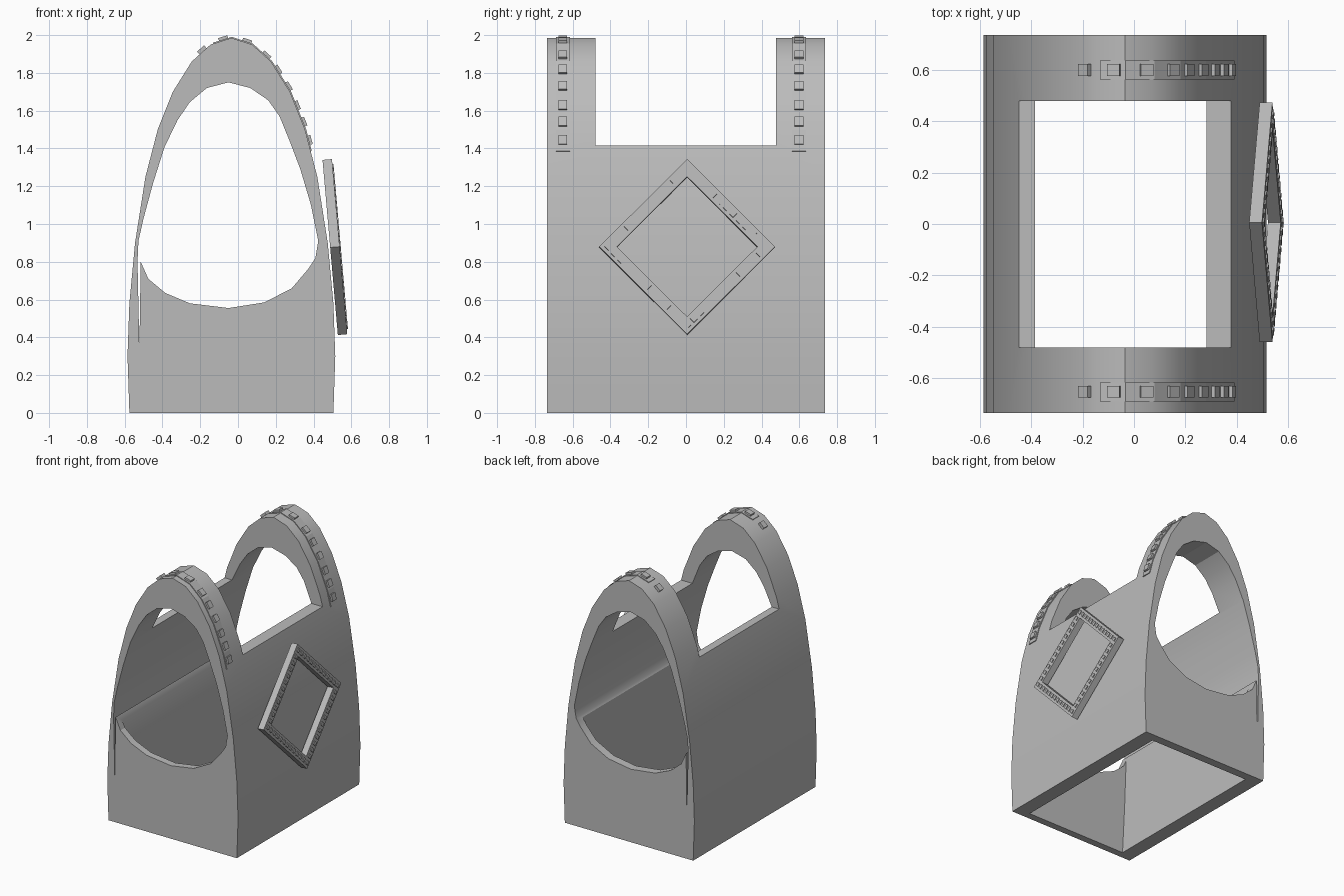
import bpy, bmesh, math
from mathutils import Vector, Matrix

if "Cube" in bpy.data.objects:
    bpy.data.objects.remove(bpy.data.objects["Cube"])

stone = bpy.data.materials.new("plain_grey")
stone.use_nodes = True
GREY = (0.5, 0.5, 0.5, 1)
stone.diffuse_color = GREY
stone.node_tree.nodes["Principled BSDF"].inputs["Base Color"].default_value = GREY


def finish(bm, name):
    bmesh.ops.recalc_face_normals(bm, faces=bm.faces)
    mesh = bpy.data.meshes.new(name)
    bm.to_mesh(mesh)
    bm.free()
    mesh.materials.append(stone)
    obj = bpy.data.objects.new(name, mesh)
    bpy.context.collection.objects.link(obj)
    return obj


def prism(name, profile, y0, y1):
    """Extrude an x-z outline along y."""
    bm = bmesh.new()
    face = bm.faces.new([bm.verts.new((x, y0, z)) for x, z in profile])
    out = bmesh.ops.extrude_face_region(bm, geom=[face])
    moved = [v for v in out["geom"] if isinstance(v, bmesh.types.BMVert)]
    bmesh.ops.translate(bm, verts=moved, vec=(0, y1 - y0, 0))
    return finish(bm, name)


def box(bm, size, matrix):
    bmesh.ops.create_cube(bm, size=1, matrix=matrix @ Matrix.Diagonal((*size, 1)))


def cut(obj, cutter):
    mod = obj.modifiers.new("cut", "BOOLEAN")
    mod.operation, mod.object, mod.solver = "DIFFERENCE", cutter, "EXACT"
    bpy.context.view_layer.objects.active = obj
    bpy.ops.object.modifier_apply(modifier=mod.name)
    bpy.data.objects.remove(cutter)


# Arched shell
MID, DEPTH = -0.035, 0.735
half = [(0.54, 0), (0.55, 0.3), (0.54, 0.58), (0.51, 0.9), (0.455, 1.25),
        (0.39, 1.5), (0.31, 1.7), (0.21, 1.86), (0.11, 1.95)]
right = [(MID + w, z) for w, z in half]
left = [(MID - w, z) for w, z in half]
outer = right + [(MID, 1.985)] + left[::-1]
shell = prism("arched_shell", outer, -DEPTH, DEPTH)

# Egg-shaped tunnel, with the narrow slit on its right side
tunnel = [(-0.05, 0.555), (0.14, 0.585), (0.285, 0.66), (0.37, 0.76), (0.41, 0.82),
          (0.425, 0.91), (0.385, 1.105), (0.33, 1.29), (0.275, 1.435), (0.22, 1.57),
          (0.16, 1.655), (0.065, 1.72), (-0.05, 1.75), (-0.165, 1.72), (-0.255, 1.645),
          (-0.32, 1.55), (-0.39, 1.405), (-0.45, 1.215), (-0.5, 1.03), (-0.527, 0.91),
          (-0.532, 0.8), (-0.522, 0.34), (-0.515, 0.8), (-0.475, 0.71),
          (-0.385, 0.635), (-0.255, 0.58)]
cut(shell, prism("tunnel_cutter", tunnel, -1, 1))

# Hollow base, open underneath
cavity = [(-0.46, -0.1), (0.39, -0.1), (0.4, 0.4), (0.4, 0.82), (-0.5, 0.82), (-0.485, 0.4)]
cut(shell, prism("cavity_cutter", cavity, -0.68, 0.67))

# Opening across the roof
roof = [(-1, 1.415), (1, 1.415), (1, 2.5), (-1, 2.5)]
cut(shell, prism("roof_cutter", roof, -0.48, 0.477))


# Studded bands over the two arches
def on_arch(x):
    for (xa, za), (xb, zb) in zip(outer, outer[1:]):
        if za > 1 and xb <= x <= xa:
            t = (x - xa) / (xb - xa)
            along = Vector((xa - xb, 0, za - zb)).normalized()
            return Vector((x, 0, za + t * (zb - za))), along


studs = [-0.185, -0.075, 0.045, 0.145, 0.205, 0.26, 0.305, 0.34, 0.37]
band_x = [-0.13, MID] + [x for x, z in right[:4:-1] if x < 0.33] + [0.355, 0.385]
for end, y in (("front", -0.652), ("back", 0.598)):
    top = []
    for x in band_x:
        p, along = on_arch(x)
        top.append((p, Vector((-along.z, 0, along.x))))
    strip = [(p + n * 0.006) for p, n in top] + [(p - n * 0.01) for p, n in top[::-1]]
    prism(end + "_band", [(p.x, p.z) for p in strip], y - 0.037, y + 0.037)
    bm = bmesh.new()
    for x in studs:
        p, along = on_arch(x)
        normal = Vector((-along.z, 0, along.x))
        rot = Matrix((along, Vector((0, 1, 0)), normal)).transposed().to_4x4()
        box(bm, (0.05, 0.046, 0.04), Matrix.Translation(p + Vector((0, y, 0))) @ rot)
    finish(bm, end + "_band_studs")

# Tilted diamond frame on the left wall
place = (Matrix.Translation((0.513, 0.006, 0.878)) @ Matrix.Rotation(math.radians(-5), 4, "Y")
         @ Matrix.Rotation(math.radians(45), 4, "X"))
OUT, INN, THICK = 0.329, 0.263, 0.05
bm = bmesh.new()
corners = [(-1, -1), (1, -1), (1, 1), (-1, 1)]
rings = [[bm.verts.new((x, a * s, b * s)) for a, b in corners]
         for s, x in ((OUT, -THICK / 2), (OUT, THICK / 2), (INN, THICK / 2), (INN, -THICK / 2))]
for k in range(4):
    lower, upper = rings[k], rings[(k + 1) % 4]
    for i in range(4):
        j = (i + 1) % 4
        bm.faces.new((lower[i], lower[j], upper[j], upper[i]))
bm.transform(place)
finish(bm, "diamond_frame")

# Small beads along the frame
bm = bmesh.new()
COUNT, mid = 12, (OUT + INN) / 2
for side in range(4):
    turn = place @ Matrix.Rotation(side * math.pi / 2, 4, "X")
    for i in range(COUNT):
        s = -mid + 2 * mid * i / COUNT
        box(bm, (0.012, 0.026, 0.03), turn @ Matrix.Translation((THICK / 2, s, mid)))
finish(bm, "frame_beads")

# Smooth the curved shell, keep its edges crisp
bpy.ops.object.select_all(action="DESELECT")
shell.select_set(True)
bpy.context.view_layer.objects.active = shell
bpy.ops.object.shade_smooth_by_angle(angle=math.radians(25))
